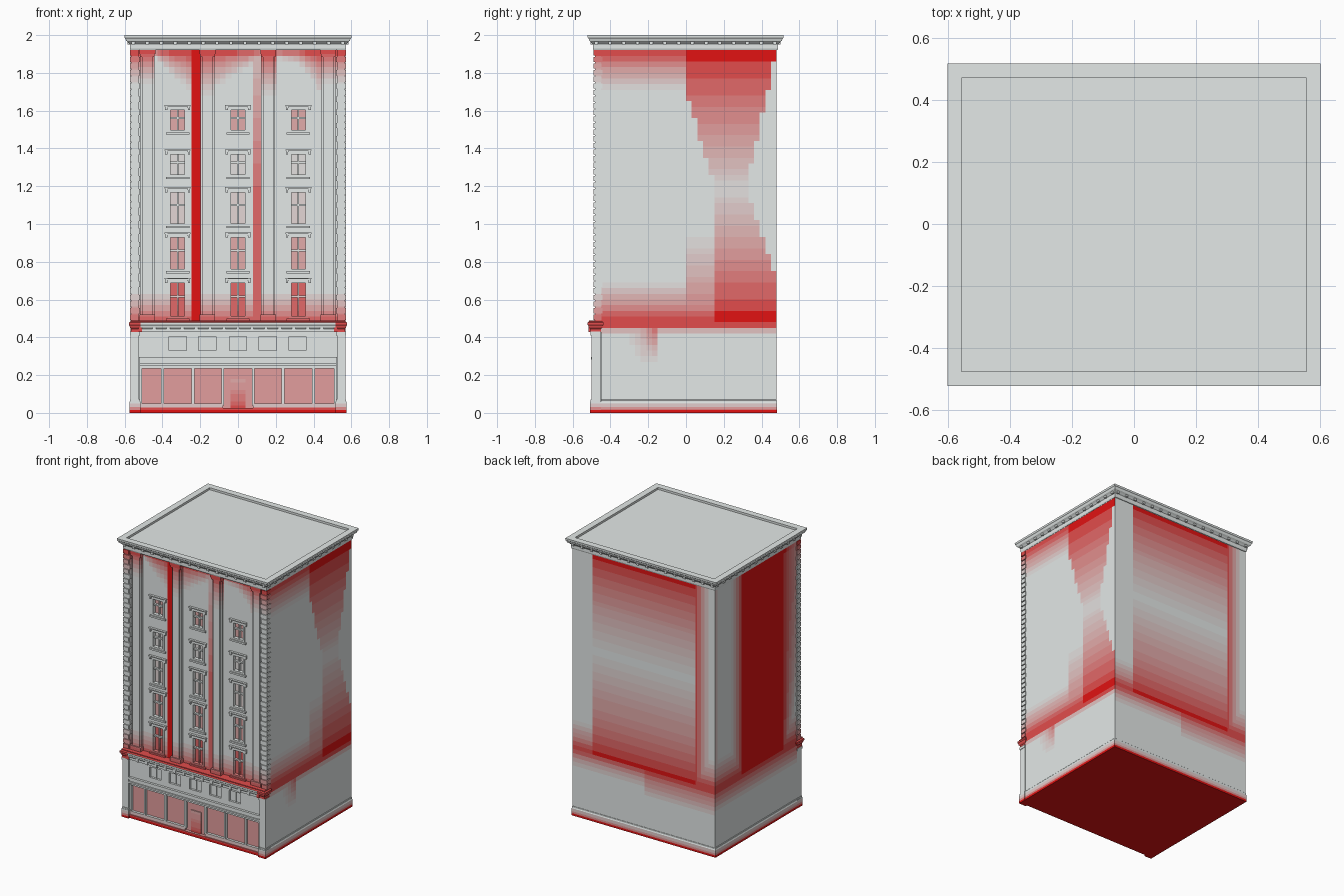
import bpy, bmesh

if "Cube" in bpy.data.objects:
    bpy.data.objects.remove(bpy.data.objects["Cube"])

WX, Y0, Y1 = 0.57, -0.49, 0.485      # outline of the building
WALL = -0.45                         # plane of the front wall
GREY, RED, LEVELS = (0.77, 0.81, 0.80), (0.76, 0.006, 0.006), 12
MATS = []
for i in range(LEVELS + 1):          # paint shades from grey to red
    m = bpy.data.materials.new("paint_shade_%d" % i)
    m.diffuse_color = [g + (r - g) * i / LEVELS for g, r in zip(GREY, RED)] + [1]
    m.use_nodes = True
    m.node_tree.nodes["Principled BSDF"].inputs["Base Color"].default_value = m.diffuse_color
    MATS.append(m)


def fade(v, start, end):
    return min(1, max(0, (end - v) / (end - start)))


def front_red(x, z):
    if z < 0.425:
        door = 1 - 3 * z if abs(x) < 0.041 and z < 0.181 else 0
        return max(fade(z, 0.01, 0.05), door)
    if z < 0.492:
        return 0.95 if abs(x) > 0.515 or z > 0.478 else 0
    r = 0.85 * fade(z, 0.49, 0.64)
    if -0.246 < x < -0.19:
        r = 1
    elif 0.079 < x < 0.124:
        r = max(r, 0.8 * fade(z, 1.2, 2.3))
    if abs(x) > 0.44:
        d = 0.18
    elif x < -0.2:
        d = 0.03 + 0.25 * (x + 0.445) / 0.245
    elif x < -0.125 or 0.12 < x < 0.2:
        d = 0.24
    elif x < 0.12:
        d = 0.05 + 0.15 * (0.12 - x) / 0.245
    else:
        d = 0.05 + 0.2 * ((x - 0.2) / 0.24) ** 3
    return max(r, fade(1.92 - z, 0, d))


def redness(c, n):
    """Weathered red paint by position on each side of the building."""
    x, y, z = c
    if n.z < -0.9 and z < 0.01:
        return 1
    if z > 1.922:
        return 0
    if y < -0.44:
        return front_red(x, z)
    base = fade(z, 0.01, 0.05)
    if z < 0.48:                                     # drips below the middle line
        low = fade(0.48 - z, 0.01, 0.06)
        if n.x > 0.5 and -0.3 < y < -0.155:
            low = max(low, fade(0.48 - z, 0, 0.22) * (y + 0.3) / 0.145)
        elif n.y > 0.5:
            low = fade(0.48 - z, 0, 0.2 if x < 0 else 0.12)
        elif n.x < -0.5:
            low = fade(0.48 - z, 0, 0.17)
        return max(base, low)
    low = fade(z, 0.48, 0.70)
    if n.x > 0.5:
        top = fade(1.92 - z, 0, 0.22)
        edge = 0.32 + 0.16 * abs(z - 1.2) / 0.72     # hourglass stain
        start = 0.15 - 0.15 * fade(abs(z - 1.2), 0.5, 0.2)
        if y > 0 and z > 1.2:
            left = 0.15 * fade(z, 1.2, 1.7)
            return fade(1.92 - z, 0, 0.72) ** 0.6 if left < y < edge else 0
        if 0.155 < y < 0.32 + 0.16 * fade(z, 0.7, 1.2):
            return max(low, fade(z, 0.5, 1.2) ** 0.8)
        if 0 < y < 0.155:
            return max(low, fade(z, 0.48, 0.95) * 0.8)
        return max(low, top if y < 0 else 0)
    if n.y > 0.5:
        if x > 0.41:
            return low
        if x < -0.41:
            return max(low, fade(-x, 0.41, 0.53))
        return max(fade(z, 0.48, 1.23), fade(1.92 - z, 0, 0.69))
    if n.x < -0.5:
        if y > 0.18:
            return max(low, fade(y, 0.18, 0.29), 0.3 * fade(0.48 - y, 0, 0.05))
        return 1 if y > -0.3 else max(low, fade(-y, 0.3, 0.44 + 0.2 * (z - 0.8)))
    return 0


def finish(name, bm, cuts=()):
    bmesh.ops.recalc_face_normals(bm, faces=bm.faces)
    for axis, value in cuts:
        co, no = [0, 0, 0], [0, 0, 0]
        co[axis], no[axis] = value, 1
        bmesh.ops.bisect_plane(bm, geom=bm.verts[:] + bm.edges[:] + bm.faces[:],
                               plane_co=co, plane_no=no)
    bm.normal_update()
    for f in bm.faces:
        f.material_index = round(LEVELS * redness(f.calc_center_median(), f.normal))
    me = bpy.data.meshes.new(name)
    for m in MATS:
        me.materials.append(m)
    bm.to_mesh(me)
    bm.free()
    ob = bpy.data.objects.new(name, me)
    bpy.context.collection.objects.link(ob)
    return ob


def boxes(name, items, cuts=()):
    bm = bmesh.new()
    for x0, x1, y0, y1, z0, z1 in items:
        for v in bmesh.ops.create_cube(bm, size=1)["verts"]:
            v.co = (x1 if v.co.x > 0 else x0, y1 if v.co.y > 0 else y0, z1 if v.co.z > 0 else z0)
    return finish(name, bm, cuts)


def stack(name, rect, profile, cuts=()):
    """Sweep an (offset, z) profile around a rectangle and cap both ends."""
    x0, x1, y0, y1 = rect
    bm = bmesh.new()
    rings = [[bm.verts.new(p) for p in ((x0 - o, y0 - o, z), (x1 + o, y0 - o, z),
                                        (x1 + o, y1 + o, z), (x0 - o, y1 + o, z))]
             for o, z in profile]
    for a, b in zip(rings, rings[1:]):
        for i in range(4):
            j = (i + 1) % 4
            bm.faces.new((a[i], a[j], b[j], b[i]))
    bm.faces.new(rings[0][::-1])
    bm.faces.new(rings[-1])
    return finish(name, bm, cuts)


BAYS = (-0.32, 0, 0.32)
ROWS = ((0.5, 0.70), (0.75, 0.94), (0.99, 1.18), (1.25, 1.38), (1.485, 1.615))
SMALL = (-0.318, -0.163, 0, 0.158, 0.315)
openings = [(cx, 0.05, z0, z1) for cx in BAYS for z0, z1 in ROWS]
zcuts = [(2, 0.48 + 0.03 * i) for i in range(-8, 49)]
grid = zcuts + [(0, -0.545 + 0.03 * i) for i in range(37)] + [(1, -0.42 + 0.03 * i) for i in range(30)]
grid += [(0, x) for x in (-0.246, 0.079, 0.123, -0.41, 0.41)]

# main block with window pockets cut in the front
body = boxes("body", [(-WX + 0.002, WX - 0.002, WALL, 0.48, 0.02, 1.94)], grid)
cutter = boxes("window_cutter", [(cx - h, cx + h, WALL - 0.05, WALL + 0.02, z0, z1)
                                 for cx, h, z0, z1 in openings])
cutter.hide_render = True
cutter.hide_viewport = True
mod = body.modifiers.new("pockets", "BOOLEAN")
mod.object = cutter
mod.solver = "EXACT"

# window frames, sash bars, sills and hoods
frames, hoods = [], []
for cx, h, z0, z1 in openings:
    a, b = WALL - 0.006, WALL + 0.02
    zm = z0 + (z1 - z0) * 0.58
    for s in (-1, 1):
        frames.append((*sorted((cx + s * h, cx + s * (h - 0.012))), a, b, z0, z1))
        hoods.append((cx + s * 0.06 - 0.006, cx + s * 0.06 + 0.006,
                      WALL - 0.012, WALL, z1 - 0.012, z1 + 0.012))
    frames += [(cx - h, cx + h, a, b, z0, z0 + 0.012),
               (cx - h, cx + h, a, b, z1 - 0.012, z1),
               (cx - 0.004, cx + 0.004, WALL + 0.006, b, z0, z1),
               (cx - h, cx + h, WALL + 0.004, b, zm - 0.005, zm + 0.005)]
    hoods += [(cx - 0.062, cx + 0.062, WALL - 0.014, WALL, z0 - 0.012, z0),
              (cx - 0.062, cx + 0.062, WALL - 0.008, WALL, z1, z1 + 0.008),
              (cx - 0.068, cx + 0.068, WALL - 0.016, WALL, z1 + 0.008, z1 + 0.015)]
boxes("window_frames", frames, zcuts[:16])
boxes("window_hoods_and_sills", hoods)

# four stepped pilasters with bases and capitals
pil = []
for cx in (-0.48, -0.162, 0.16, 0.478):
    for w, d, z0, z1 in ((0.037, 0.016, 0.48, 1.93), (0.027, 0.026, 0.48, 1.93),
                         (0.041, 0.034, 0.48, 0.52), (0.039, 0.030, 1.885, 1.90),
                         (0.042, 0.036, 1.90, 1.93)):
        pil.append((cx - w, cx + w, WALL - d, WALL, z0, z1))
boxes("pilasters", pil, zcuts)

# corner piers with alternating quoin blocks
piers, quoins = [], []
for s in (-1, 1):
    piers.append((*sorted((s * 0.525, s * 0.566)), -0.483, WALL + 0.005, 0.48, 1.93))
    for i in range(41):
        z = 0.492 + i * 0.035
        quoins.append((*sorted((s * (0.519 if i % 2 else 0.530), s * 0.573)), Y0,
                       -0.443 if i % 2 else -0.447, z, z + 0.028))
boxes("corner_piers", piers, zcuts)
boxes("quoins", quoins)

# top cornice with recessed roof, brackets on all four sides
stack("top_cornice", (-WX, WX, Y0, Y1),
      [(0, 1.922), (0.003, 1.93), (0.003, 1.952), (0.012, 1.962), (0.022, 1.970),
       (0.026, 1.982), (0.03, 1.986), (0.031, 2.0), (-0.015, 2.0), (-0.015, 1.985)])
br = []
for y, s in ((Y0, -1), (Y1, 1)):
    br += [(x - 0.009, x + 0.009, *sorted((y, y + s * 0.016)), 1.95, 1.975)
           for x in [-0.555 + i * 0.074 for i in range(16)]]
for s in (-1, 1):
    br += [(*sorted((s * WX, s * (WX + 0.016))), y - 0.009, y + 0.009, 1.95, 1.975)
           for y in [-0.475 + i * 0.0727 for i in range(14)]]
boxes("top_brackets", br)

# middle cornice across the front
stack("middle_cornice", (-0.562, 0.562, -0.505, WALL - 0.003),
      [(0.004, 0.428), (0.004, 0.445), (0.01, 0.452), (0.012, 0.462),
       (0.016, 0.466), (0.016, 0.478), (0.008, 0.484), (0.008, 0.49)],
      [(0, -0.515), (0, 0.515)])
boxes("middle_brackets", [(x - 0.009, x + 0.009, -0.515, -0.47, 0.428, 0.458)
                          for x in [-0.518 + i * 0.074 for i in range(15)]])

# ground floor: corner posts with stepped foot and cap
posts = []
for s in (-1, 1):
    for inner, outer, front, back, z0, z1 in (
            (0.523, 0.569, -0.500, -0.453, 0.0, 0.43), (0.517, 0.574, -0.508, -0.450, 0.0, 0.06),
            (0.520, 0.572, -0.505, -0.452, 0.06, 0.07), (0.519, 0.573, -0.506, -0.452, 0.41, 0.43)):
        posts.append((*sorted((s * inner, s * outer)), front, back, z0, z1))
footcuts = [(2, z) for z in (0.015, 0.03, 0.05)]
boxes("corner_posts", posts, footcuts)

# wall strip over the shop front with five small windows
xs = [-0.525] + [cx + d for cx in SMALL for d in (-0.046, 0.046)] + [0.525]
upper = [(xs[i], xs[i + 1], -0.485, WALL, 0.33, 0.405) for i in range(0, len(xs), 2)]
upper += [(-0.525, 0.525, -0.485, WALL, a, b) for a, b in ((0.29, 0.33), (0.405, 0.43))]
boxes("upper_shop_wall", upper)
small = []
for cx in SMALL:
    small += [(cx - 0.046, cx + 0.046, -0.470, WALL, 0.33, 0.405),
              (cx - 0.003, cx + 0.003, -0.476, WALL, 0.33, 0.405)]
boxes("small_windows", small)

# shop front: fascia mouldings, mullions, panes and door
boxes("fascia", [(-0.522, 0.522, y, WALL, a, b) for y, a, b in (
    (-0.502, 0.283, 0.295), (-0.495, 0.272, 0.283), (-0.488, 0.235, 0.272), (-0.498, 0.25, 0.262))])
bars = [(x - 0.007, x + 0.007, -0.490, WALL, 0.04, 0.24)
        for x in (-0.515, -0.4, -0.238, -0.08, 0.08, 0.238, 0.4, 0.515)]
bars += [(s0, s1, -0.490, WALL, 0.02, 0.05) for s0, s1 in ((-0.522, -0.08), (0.08, 0.522))]
boxes("shop_mullions", bars, footcuts)
boxes("shop_panes", [(-0.522, 0.522, -0.472, WALL, 0.02, 0.24)])
boxes("door", [(-0.04, 0.04, -0.479, WALL, 0.02, 0.18)], [(2, 0.02 * i) for i in range(2, 9)])

# low base course around the sides and back, foundation below
stack("base_course", (-WX, WX, WALL, 0.48),
      [(0.003, 0.02), (0.003, 0.052), (0.001, 0.056), (0.001, 0.066), (-0.002, 0.07)], footcuts)
boxes("foundation", [(-0.573, 0.573, -0.495, 0.483, 0.0, 0.025)], footcuts)
